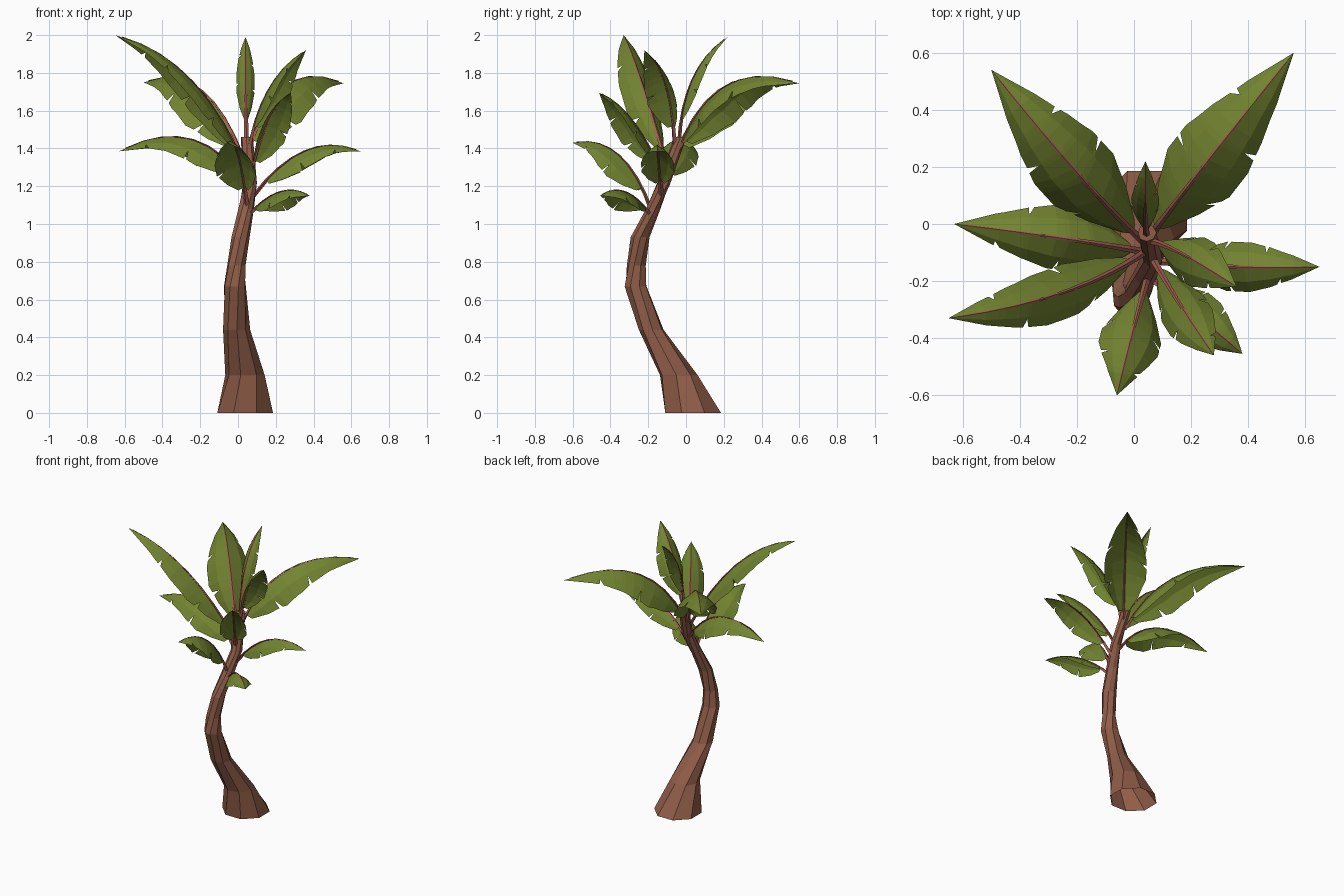
import bpy, bmesh, math, random
from mathutils import Vector

if "Cube" in bpy.data.objects:
    bpy.data.objects.remove(bpy.data.objects["Cube"])

random.seed(4)


def material(name, rgb):
    m = bpy.data.materials.new(name)
    m.diffuse_color = (*rgb, 1)
    m.use_nodes = True
    m.node_tree.nodes["Principled BSDF"].inputs["Base Color"].default_value = m.diffuse_color
    return m


BARK = material("bark", (0.28, 0.11, 0.065))
GREEN = material("leaf_green", (0.17, 0.23, 0.03))
RIB = material("rib", (0.36, 0.11, 0.08))


def make_object(name, bm, mat):
    me = bpy.data.meshes.new(name)
    bm.to_mesh(me)
    bm.free()
    me.materials.append(mat)
    ob = bpy.data.objects.new(name, me)
    bpy.context.collection.objects.link(ob)


def tube(name, rings, mat):
    """Skin a list of vertex rings and cap the top end."""
    bm = bmesh.new()
    rows = [[bm.verts.new(p) for p in r] for r in rings]
    n = len(rows[0])
    for a, b in zip(rows, rows[1:]):
        for i in range(n):
            j = (i + 1) % n
            bm.faces.new((a[i], a[j], b[j], b[i]))
    bm.faces.new(rows[-1])
    make_object(name, bm, mat)


# Trunk: twisted eight-sided rings along a bent path (x, y, z, radius)
path = [(.038, .038, 0, .152), (.03, -.035, .2, .108), (-.012, -.185, .44, .072),
        (-.018, -.268, .67, .06), (-.008, -.265, .78, .05), (.012, -.243, .93, .047),
        (.042, -.175, 1.08, .042), (.065, -.115, 1.22, .038), (.045, -.03, 1.46, .033)]
rings = []
for k, (x, y, z, r) in enumerate(path):
    ring = []
    for i in range(8):
        a = math.radians(22.5 + 45 * i + 14 * k)
        q = r * (random.uniform(.88, 1.08) if k else 1.05)
        ring.append((x + q * math.cos(a), y + q * math.sin(a), z))
    rings.append(ring)
tube("trunk", rings, BARK)

# Half-width of the blade along its length
PROFILE = [(0, .25), (.1, .65), (.27, 1), (.48, 1), (.66, .8), (.83, .48), (1, 0)]


def blade_width(u):
    for (a, wa), (b, wb) in zip(PROFILE, PROFILE[1:]):
        if u <= b:
            return wa + (wb - wa) * (u - a) / (b - a)
    return 0


def leaf(n, base, mid, tip, half, start):
    p0, pm, p2 = Vector(base), Vector(mid), Vector(tip)
    p1 = 2 * pm - (p0 + p2) / 2          # arc passes through mid
    flat = Vector((tip[0] - base[0], tip[1] - base[1], 0)).normalized()
    side = flat.cross(Vector((0, 0, 1)))

    def frame(t):
        p = p0 * (1 - t) ** 2 + p1 * 2 * t * (1 - t) + p2 * t * t
        tan = ((p1 - p0) * (1 - t) + (p2 - p1) * t).normalized()
        return p, side.cross(tan).normalized()

    # Blade: drooping tent-shaped grid with torn notches in the edges
    tears = {s: [c + random.uniform(-.05, .05) for c in cs]
             for s, cs in ((-1, (.38, .76)), (1, (.24, .6)))}
    if n % 2:
        tears = {-s: c for s, c in tears.items()}
    cuts = [c for cs in tears.values() for c in cs]
    us = sorted([u for u, _ in PROFILE] + [c + d for c in cuts for d in (-.02, 0, .012)])
    bm = bmesh.new()
    rows = []
    for u in us:
        p, up = frame(start + (1 - start) * u)
        w = half * 1.02 * blade_width(u)
        row = []
        for c in (-1, -.6, 0, .6, 1):
            k = c
            if abs(c) == 1 and u in tears[int(c)]:
                k = c * .7
            drop = w * (.35 * abs(k) + .6 * k * k) * (1.2 - .5 * u)
            row.append(bm.verts.new(p + side * (w * k) - up * drop))
        rows.append(row)
    for a, b in zip(rows, rows[1:]):
        for i in range(4):
            bm.faces.new((a[i], a[i + 1], b[i + 1], b[i]))
    bmesh.ops.remove_doubles(bm, verts=bm.verts, dist=.0005)
    make_object(f"leaf_blade_{n}", bm, GREEN)

    # Stalk and midrib: one thin tapering four-sided tube
    rib = []
    for i in range(9):
        t = i / 8 * .96
        p, up = frame(t)
        r = .011 * (1 - t) ** 1.5 + .0025
        rib.append([p + side * r, p - up * r, p - side * r, p + up * r * .6])
    tube(f"leaf_rib_{n}", [q[::-1] for q in rib], RIB)


# Leaves: base, middle and tip of the midrib, half width, where the blade starts
LEAVES = [
    ((.03, -.06, 1.34), (-.2, .18, 1.715), (-.5, .54, 1.75), .135, .08),
    ((.05, -.05, 1.36), (.25, .21, 1.73), (.56, .6, 1.745), .135, .08),
    ((.05, -.09, 1.27), (-.25, -.24, 1.765), (-.65, -.33, 2.0), .09, .12),
    ((.05, -.1, 1.2), (-.25, -.05, 1.45), (-.63, 0, 1.385), .11, .1),
    ((.08, -.13, 1.15), (.36, -.15, 1.39), (.65, -.15, 1.385), .085, .12),
    ((.05, -.18, 1.07), (.0, -.36, 1.37), (-.06, -.6, 1.43), .105, .16),
    ((.05, -.06, 1.36), (.16, -.1, 1.71), (.36, -.22, 1.92), .085, .2),
    ((.06, -.11, 1.23), (.16, -.28, 1.545), (.28, -.46, 1.695), .085, .14),
    ((.05, -.18, 1.04), (.22, -.32, 1.17), (.38, -.455, 1.15), .085, .14),
    ((.045, -.04, 1.42), (.04, .035, 1.77), (.04, .22, 1.99), .047, .18),
]
for n, spec in enumerate(LEAVES, 1):
    leaf(n, *spec)
